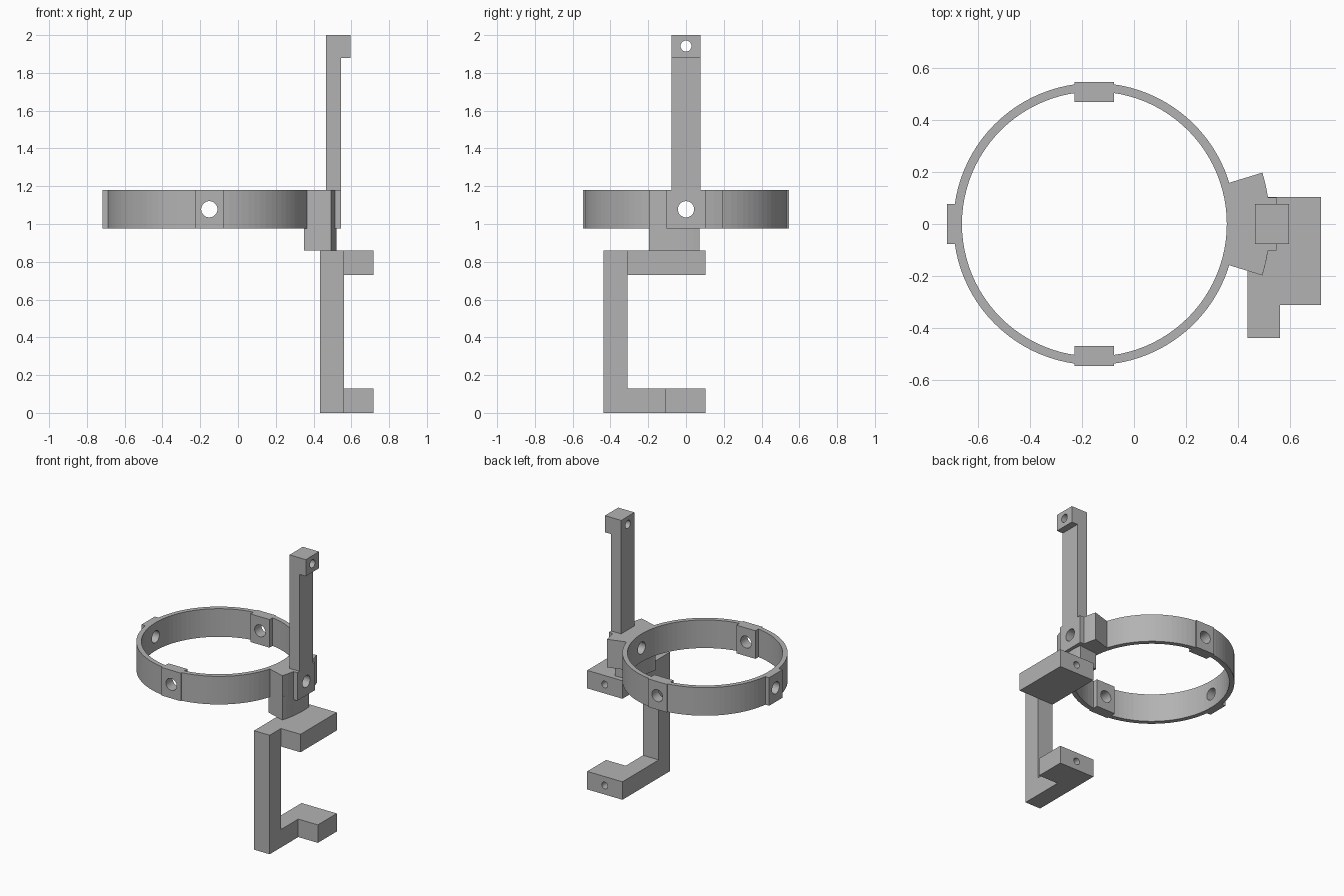
import bpy, math

if "Cube" in bpy.data.objects:
    bpy.data.objects.remove(bpy.data.objects["Cube"])

CX = -0.152                    # ring centre in x
R_IN, R_OUT, R_SEC = 0.508, 0.541, 0.674
Z0, Z1, ZLOW = 0.977, 1.18, 0.86

grey = bpy.data.materials.new("plain_grey")
grey.diffuse_color = (0.45, 0.45, 0.45, 1)
grey.use_nodes = True
grey.node_tree.nodes["Principled BSDF"].inputs["Base Color"].default_value = grey.diffuse_color


def mesh_object(name, verts, faces):
    me = bpy.data.meshes.new(name)
    me.from_pydata(verts, [], faces)
    me.materials.append(grey)
    ob = bpy.data.objects.new(name, me)
    bpy.context.collection.objects.link(ob)
    return ob


def prism(name, pts, lo, hi, axis="z"):
    """Extrude a counter-clockwise outline along z, or an (x, z) outline along y."""
    n = len(pts)
    if axis == "z":
        verts = [(x, y, h) for h in (lo, hi) for x, y in pts]
    else:
        verts = [(x, -h, z) for h in (lo, hi) for x, z in pts]
    faces = [list(range(n))[::-1], list(range(n, 2 * n))]
    faces += [(i, (i + 1) % n, (i + 1) % n + n, i + n) for i in range(n)]
    return mesh_object(name, verts, faces)


def box(name, x0, x1, y0, y1, z0, z1):
    return prism(name, [(x0, y0), (x1, y0), (x1, y1), (x0, y1)], z0, z1)


def arc(r, a0, a1, n):
    return [(CX + r * math.cos(math.radians(a0 + (a1 - a0) * i / n)),
             r * math.sin(math.radians(a0 + (a1 - a0) * i / n))) for i in range(n + 1)]


def sector(name, a0, a1, z0, z1):
    return prism(name, arc(R_SEC, a0, a1, 8) + arc(0.525, a1, a0, 8), z0, z1)


def rod(axis, r, a, b, u, z):
    """Round hole cutter along x or y, from a to b, at cross position u and height z."""
    rot = (0, math.pi / 2, 0) if axis == "x" else (math.pi / 2, 0, 0)
    mid = (a + b) / 2
    loc = (mid, u, z) if axis == "x" else (u, mid, z)
    bpy.ops.mesh.primitive_cylinder_add(vertices=32, radius=r, depth=b - a,
                                        location=loc, rotation=rot)
    ob = bpy.context.object
    ob.name = "hole_cutter"
    ob.data.materials.append(grey)
    return ob


def combine(target, others, op):
    """Boolean each helper into the target, then discard the helper."""
    for ob in others:
        ob.hide_render = True
        mod = target.modifiers.new("bool", "BOOLEAN")
        mod.operation, mod.object, mod.solver = op, ob, "EXACT"
        bpy.context.view_layer.objects.active = target
        bpy.ops.object.modifier_apply(modifier=mod.name)
        bpy.data.objects.remove(ob)


# Ring collar
N = 96
outer = arc(R_OUT, 0, 360, N)[:-1]
inner = arc(R_IN, 0, 360, N)[:-1]
verts = [(x, y, z) for z in (Z0, Z1) for loop in (outer, inner) for x, y in loop]
faces = []
for i in range(N):
    j = (i + 1) % N
    faces += [(i, j, 2 * N + j, 2 * N + i),                   # outside wall
              (N + j, N + i, 3 * N + i, 3 * N + j),           # inside wall
              (2 * N + i, 2 * N + j, 3 * N + j, 3 * N + i),   # top rim
              (j, i, N + i, N + j)]                           # bottom rim
ring = mesh_object("ring_collar", verts, faces)

# Screw pads, mounting wedge and its lower foot, mast base
parts = [box("side_pad", -0.718, -0.667, -0.076, 0.076, Z0, Z1),
         sector("mount_wedge", -17, 17, Z0, Z1),
         sector("wedge_foot", -17, 6, ZLOW, Z0 + 0.05),
         box("mast_base", 0.47, 0.546, -0.102, 0.102, Z0, Z1)]
for s in (-1, 1):
    y0, y1 = sorted((s * 0.468, s * 0.545))
    parts.append(box("end_pad", CX - 0.076, CX + 0.076, y0, y1, Z0, Z1))
combine(ring, parts, "UNION")
combine(ring, [rod("x", 0.043, -1, 1, 0, 1.078),
               rod("y", 0.043, -1, 1, CX, 1.078)], "DIFFERENCE")

# Upright mast with hooked head
mast = prism("mast", [(0.465, Z1), (0.546, Z1), (0.546, 1.88), (0.595, 1.88),
                      (0.595, 2.0), (0.465, 2.0)], -0.076, 0.076, "y")
combine(mast, [rod("x", 0.029, 0.3, 0.8, 0, 1.942)], "DIFFERENCE")

# Hanging bracket: post, upper shelf, lower arm and lower block
bracket = box("hanging_bracket", 0.435, 0.56, -0.438, -0.31, 0, ZLOW)
combine(bracket, [box("upper_shelf", 0.435, 0.717, -0.31, 0.104, 0.73, ZLOW),
                  box("lower_arm", 0.435, 0.56, -0.31, -0.112, 0, 0.13),
                  box("lower_block", 0.435, 0.717, -0.112, 0.104, 0, 0.13)], "UNION")
combine(bracket, [rod("y", 0.024, -0.05, 0.2, 0.577, z) for z in (0.065, 0.795)],
        "DIFFERENCE")
